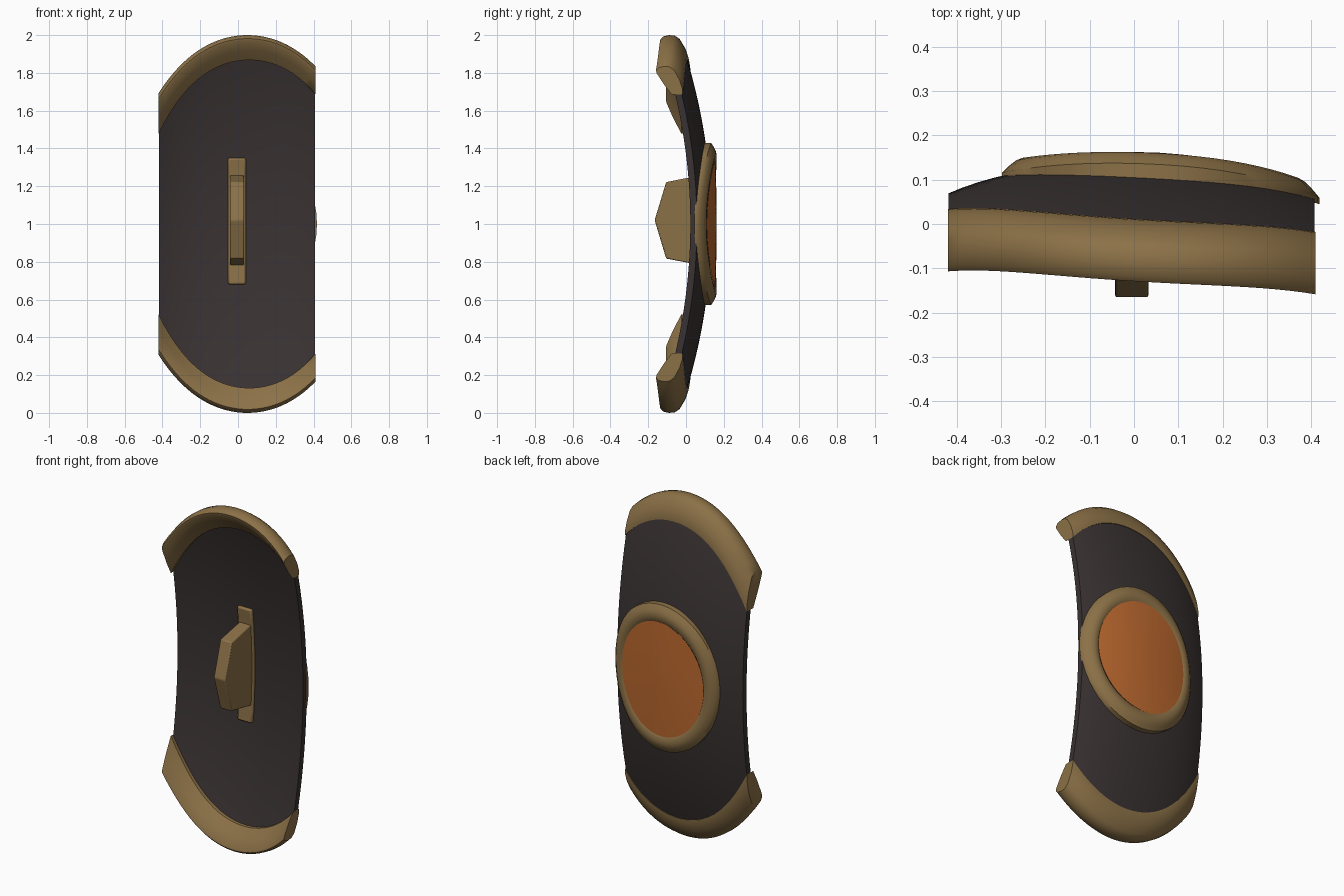
import bpy, bmesh, math

if "Cube" in bpy.data.objects:
    bpy.data.objects.remove(bpy.data.objects["Cube"])


def material(name, rgb):
    m = bpy.data.materials.new(name)
    m.diffuse_color = (*rgb, 1)
    m.use_nodes = True
    m.node_tree.nodes["Principled BSDF"].inputs["Base Color"].default_value = m.diffuse_color
    return m


DARK = material("dark_leather", (0.042, 0.032, 0.032))
BRASS = material("dull_brass", (0.26, 0.165, 0.063))
ORANGE = material("orange_enamel", (0.50, 0.14, 0.028))

XL, XR = -0.42, 0.41
THICK = 0.035


def bow(x):
    """Sideways curve of the shield's back surface."""
    return 0.135 - 0.30 * x**2 - 0.7 * x**4 - 0.02 * x


def back(x, z):
    """Back surface of the board, bowed both ways."""
    return bow(x) - 0.17 * (z - 1)**2


def inner(x):
    d = x - 0.06
    return 1.868 - 1.25 * d**2 - 1.9 * d**4


def outer(x):
    d = x - 0.05
    return 2.0 - 1.12 * d**2 - 1.2 * d**4


def finish(name, bm, mat, angle=35):
    bmesh.ops.recalc_face_normals(bm, faces=bm.faces)
    me = bpy.data.meshes.new(name)
    bm.to_mesh(me)
    bm.free()
    me.materials.append(mat)
    ob = bpy.data.objects.new(name, me)
    bpy.context.collection.objects.link(ob)
    bpy.ops.object.select_all(action='DESELECT')
    ob.select_set(True)
    bpy.context.view_layer.objects.active = ob
    bpy.ops.object.shade_smooth_by_angle(angle=math.radians(angle))
    return ob


def loft(name, sections, mat, loop=False, angle=35):
    """Skin closed cross-sections; cap the ends unless looped."""
    bm = bmesh.new()
    rows = [[bm.verts.new(p) for p in s] for s in sections]
    pairs = list(zip(rows, rows[1:]))
    if loop:
        pairs.append((rows[-1], rows[0]))
    for a, b in pairs:
        n = len(a)
        for i in range(n):
            j = (i + 1) % n
            bm.faces.new((a[i], a[j], b[j], b[i]))
    if not loop:
        bm.faces.new(rows[0])
        bm.faces.new(rows[-1])
    return finish(name, bm, mat, angle)


def span(a, b, n):
    return [a + (b - a) * i / n for i in range(n + 1)]


# Board: closed slab, back and front skins joined around the edge
board = []
for x in span(XL + 0.002, XR - 0.003, 24):
    reach = (inner(x) + outer(x)) / 2 - 1
    zs = [1 + v * reach for v in span(-1, 1, 32)]
    board.append([(x, back(x, z), z) for z in zs] +
                 [(x, back(x, z) - THICK, z) for z in reversed(zs)])
bm = bmesh.new()
rows = [[bm.verts.new(p) for p in s] for s in board]
for a, b in zip(rows, rows[1:]):
    for i in range(len(a)):
        j = (i + 1) % len(a)
        bm.faces.new((a[i], a[j], b[j], b[i]))
for r in (rows[0], rows[-1]):
    for i in range(32):
        bm.faces.new((r[i], r[i + 1], r[64 - i], r[65 - i]))
finish("shield_board", bm, DARK)

# Rim guards: (fraction across the band, depth offset) swept over x
RIM = [(0, -0.035), (0.38, -0.078), (0.76, -0.114), (0.86, -0.117), (0.95, -0.105),
       (1, -0.075), (0.98, -0.045), (0.85, -0.02), (0.5, 0.008), (0.2, 0.022), (0, 0.024)]
for name, side in (("top_rim", 1), ("bottom_rim", -1)):
    sections = []
    for x in span(XL, XR, 28):
        zi, zo = inner(x), outer(x)
        y = back(x, (zi + zo) / 2)
        sections.append([(x, y + dy, 1 + side * (zi + f * (zo - zi) - 1)) for f, dy in RIM])
    loft(name, sections, BRASS, angle=40)

# Oval boss ring: rounded band wrapped over the back
CX, RX, RZ = 0.06, 0.358, 0.428


def boss(x, z):
    return bow(x) + 0.031 - 0.03 * (z - 1)**2


RING = [(1, None), (1, 0.024), (0.95, 0.011), (0.91, 0.003), (0.87, 0),
        (0.83, 0.002), (0.79, 0.007), (0.76, 0.016), (0.76, None)]
N = 48
sections = []
for k in range(N):
    a = math.tau * k / N
    sec = []
    for r, drop in RING:
        x, z = CX + r * RX * math.cos(a), 1 + r * RZ * math.sin(a)
        sec.append((x, back(x, z) - 0.008 if drop is None else boss(x, z) - drop, z))
    sections.append(sec)
loft("boss_ring", sections, BRASS, loop=True, angle=50)

# Enamel disc inside the ring
bm = bmesh.new()
bmesh.ops.create_grid(bm, x_segments=1, y_segments=1, size=1)
bm.clear()
centre = bm.verts.new((CX, boss(CX, 1) - 0.003, 1))
prev = None
for r in span(0.13, 0.78, 5):
    ring = []
    for k in range(N):
        a = math.tau * k / N
        x, z = CX + r * RX * math.cos(a), 1 + r * RZ * math.sin(a)
        ring.append(bm.verts.new((x, boss(x, z) - 0.003 - 0.004 * r, z)))
    for k in range(N):
        j = (k + 1) % N
        if prev:
            bm.faces.new((prev[k], prev[j], ring[j], ring[k]))
        else:
            bm.faces.new((centre, ring[j], ring[k]))
    prev = ring
disc = finish("enamel_disc", bm, ORANGE)
# make sure the open disc faces backwards
if disc.data.polygons[0].normal.y < 0:
    disc.data.flip_normals()


def bevel(ob, width):
    mod = ob.modifiers.new("soft_edges", 'BEVEL')
    mod.width, mod.segments, mod.limit_method = width, 2, 'ANGLE'


# Handle mounting plate, following the front of the board
sections = []
for z in span(0.68, 1.35, 10):
    y = back(0, z) - THICK
    sections.append([(-0.053, y + 0.01, z), (0.042, y + 0.01, z),
                     (0.042, y - 0.018, z), (-0.053, y - 0.018, z)])
bevel(loft("handle_plate", sections, BRASS), 0.01)

# Grip: faceted side profile extruded across
GRIP = [(0.10, 1.262), (-0.105, 1.222), (-0.166, 1.02), (-0.105, 0.817), (0.10, 0.778)]
grip = loft("grip", [[(x, y, z) for y, z in GRIP] for x in (-0.043, 0.033)], BRASS, angle=20)
bevel(grip, 0.006)
